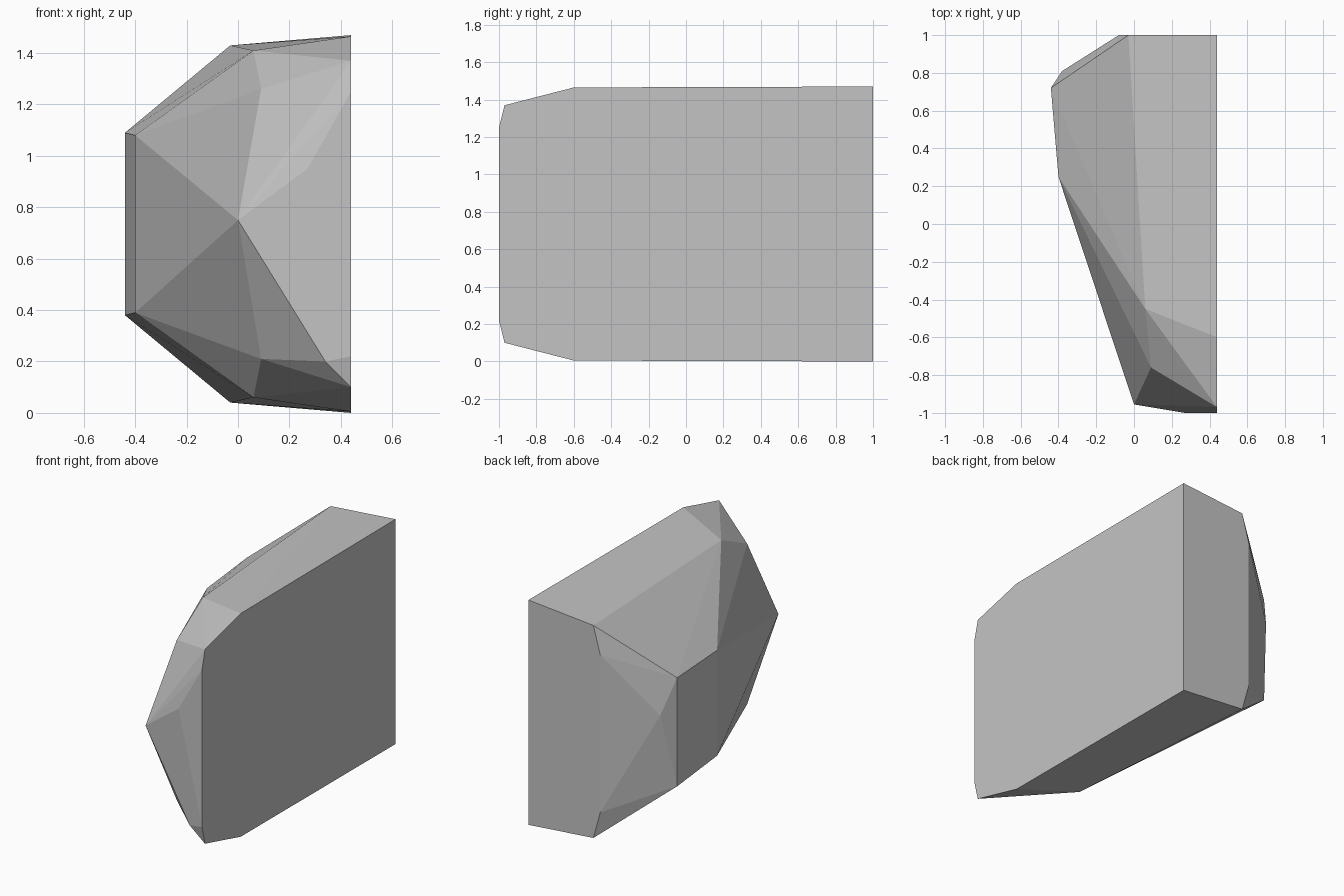
import bpy
import bmesh

default_cube = bpy.data.objects.get("Cube")
if default_cube:
    bpy.data.objects.remove(default_cube, do_unlink=True)

HEIGHT = 1.47
SIDE = 0.44      # plane of the large flat side
BACK = 1.0       # plane of the back
FRONT = -1.0     # plane of the front edge


def make_material(name, value):
    material = bpy.data.materials.new(name)
    material.use_nodes = True
    colour = (value, value, value, 1.0)
    material.diffuse_color = colour
    shader = next(n for n in material.node_tree.nodes if n.type == "BSDF_PRINCIPLED")
    shader.inputs["Base Color"].default_value = colour
    return material


def convex_solid(name, corners, material):
    """Wrap the corners in a faceted convex solid."""
    shape = bmesh.new()
    for corner in corners:
        shape.verts.new(corner)
    hull = bmesh.ops.convex_hull(shape, input=shape.verts[:])
    loose = [v for v in shape.verts if not v.link_faces]
    bmesh.ops.delete(shape, geom=loose, context="VERTS")
    bmesh.ops.recalc_face_normals(shape, faces=shape.faces[:])
    mesh = bpy.data.meshes.new(name)
    shape.to_mesh(mesh)
    shape.free()
    mesh.materials.append(material)
    solid = bpy.data.objects.new(name, mesh)
    bpy.context.collection.objects.link(solid)
    return solid


# Outline of the large flat side, lower half
flat_side = [
    (SIDE, BACK, 0),
    (SIDE, -0.6, 0.005),
    (SIDE, -0.97, 0.1),
    (SIDE, FRONT, 0.22),
]

# Back panel and its bevel toward the far side
back_panel = [
    (-0.03, BACK, 0.04),
    (-0.08, BACK, 0.22),
]

# Narrow upright facet on the far side
far_facet = [
    (-SIDE, 0.72, 0.38),
    (-0.4, 0.25, 0.39),
]

# Rounded ridge leading to the front
front_ridge = [
    (0.06, -0.45, 0.06),
    (0.085, -0.6, 0.13),
    (0.09, -0.76, 0.21),
]

# Points on the middle, without a mirrored partner
single_points = [
    (0, -0.955, 0.75),
    (0.27, FRONT, 0.95),
    (0.34, -0.985, 0.2),
    (-0.38, 0.81, 0.86),
]

lower = flat_side + back_panel + far_facet + front_ridge
upper = [(x, y, HEIGHT - z) for x, y, z in lower]

grey = make_material("light_grey", 0.55)
convex_solid("faceted_block", lower + upper + single_points, grey)
